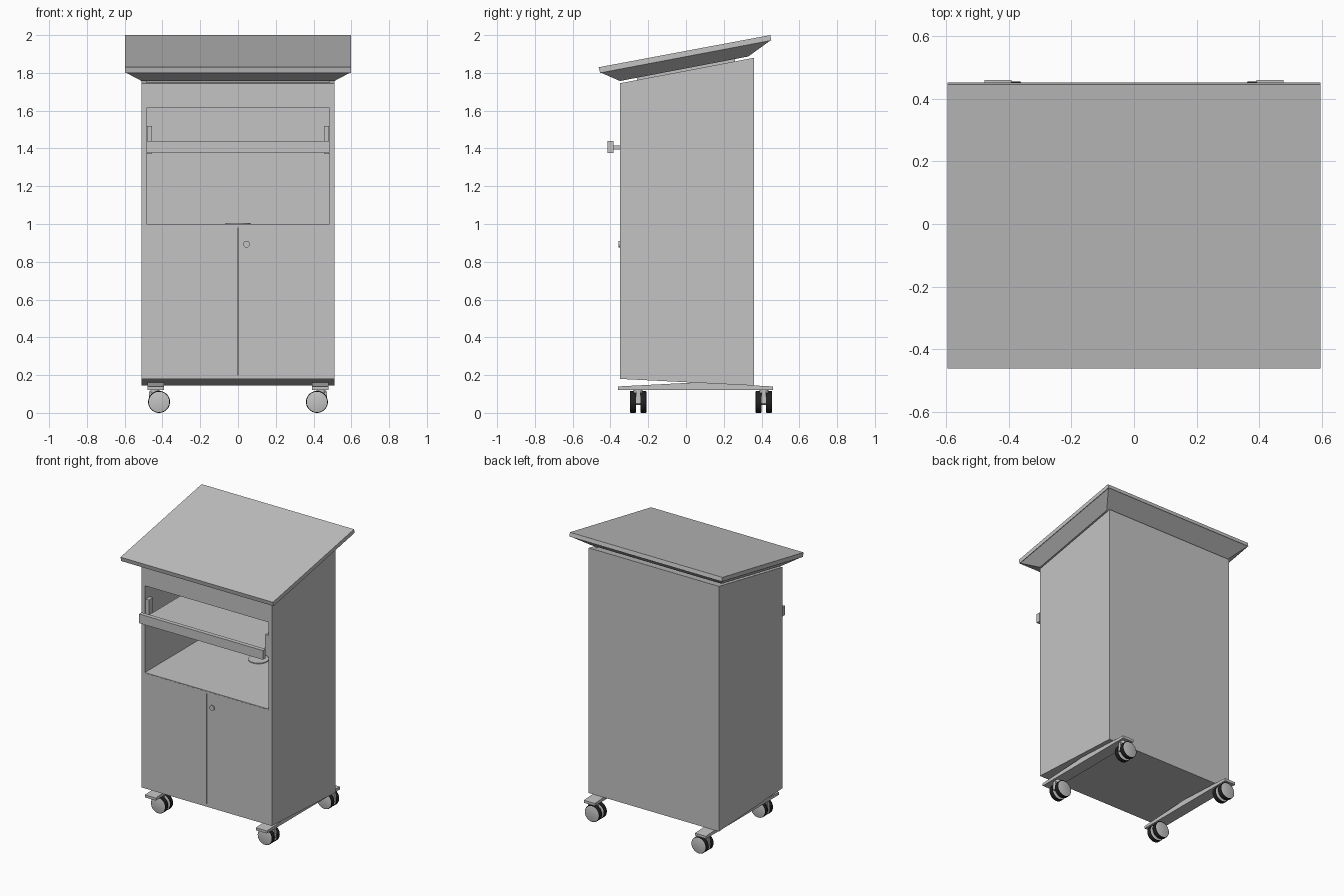
import bpy, bmesh, math
from mathutils import Matrix

cube = bpy.data.objects.get("Cube")
if cube:
    bpy.data.objects.remove(cube, do_unlink=True)


def make_material(name, rgb):
    m = bpy.data.materials.new(name)
    m.use_nodes = True
    col = (*rgb, 1.0)
    m.diffuse_color = col
    m.node_tree.nodes["Principled BSDF"].inputs["Base Color"].default_value = col
    return m


GREY = make_material("light grey", (0.55, 0.55, 0.55))
BLACK = make_material("tyre black", (0.015, 0.015, 0.015))


def finish(name, bm, mats=(GREY,)):
    bmesh.ops.recalc_face_normals(bm, faces=bm.faces)
    me = bpy.data.meshes.new(name)
    bm.to_mesh(me)
    bm.free()
    for m in mats:
        me.materials.append(m)
    ob = bpy.data.objects.new(name, me)
    bpy.context.collection.objects.link(ob)
    return ob


def prism(name, x0, x1, profile):
    """Side profile of (y, z) points extruded from x0 to x1."""
    bm = bmesh.new()
    a = [bm.verts.new((x0, y, z)) for y, z in profile]
    b = [bm.verts.new((x1, y, z)) for y, z in profile]
    n = len(profile)
    bm.faces.new(a)
    bm.faces.new(b[::-1])
    for i in range(n):
        j = (i + 1) % n
        bm.faces.new((a[i], a[j], b[j], b[i]))
    return finish(name, bm)


def box(name, x0, x1, y0, y1, z0, z1):
    return prism(name, x0, x1, [(y0, z0), (y1, z0), (y1, z1), (y0, z1)])


def cylinder(name, centre, r, depth, axis="Z", segs=32, tread=False):
    bm = bmesh.new()
    bmesh.ops.create_cone(bm, cap_ends=True, segments=segs, radius1=r, radius2=r, depth=depth)
    if tread:
        # soften the tyre shoulders, then paint everything but the flat caps
        rims = [e for e in bm.edges if any(len(f.verts) > 4 for f in e.link_faces)]
        bmesh.ops.bevel(bm, geom=rims, offset=0.004, segments=2, affect="EDGES", profile=0.5)
        for f in bm.faces:
            f.material_index = 0 if len(f.verts) > 4 else 1
    if axis == "Y":
        bmesh.ops.rotate(bm, verts=bm.verts, matrix=Matrix.Rotation(math.pi / 2, 3, "X"))
    bmesh.ops.translate(bm, verts=bm.verts, vec=centre)
    ob = finish(name, bm, (GREY, BLACK) if tread else (GREY,))
    bpy.ops.object.select_all(action="DESELECT")
    ob.select_set(True)
    bpy.context.view_layer.objects.active = ob
    bpy.ops.object.shade_smooth_by_angle(angle=math.radians(35))
    return ob


# Cabinet limits: sloping top and slightly sloping underside
W, IN = 0.51, 0.485
FRONT, BACK = -0.35, 0.36


def top(y):
    return 1.745 + 0.19 * (y - FRONT)


def bottom(y):
    return 0.18 - 0.05 * (y - FRONT)


def wall(name, x0, x1, y0, y1):
    return prism(name, x0, x1, [(y0, bottom(y0)), (y1, bottom(y1)), (y1, top(y1)), (y0, top(y0))])


def slab(name, x, y0, y1, fn, lo, hi):
    return prism(name, -x, x, [(y0, fn(y0) + lo), (y1, fn(y1) + lo), (y1, fn(y1) + hi), (y0, fn(y0) + hi)])


INNER_BACK = BACK - 0.025
for side, s in (("left", 1), ("right", -1)):
    # Side walls in two panels, back in two halves
    xs = sorted((s * IN, s * W))
    wall(side + "_side_front_panel", *xs, FRONT, 0.107)
    wall(side + "_side_rear_panel", *xs, 0.107, BACK)
    wall(side + "_back_panel", *sorted((0, s * IN)), INNER_BACK, BACK)
    # Doors with a narrow gap between them
    xs = sorted((s * 0.003, s * (IN - 0.001)))
    box(side + "_door", *xs, FRONT, FRONT + 0.02, 0.182, 0.995)
    # Shelf brackets standing inside the opening
    box(side + "_shelf_bracket", *sorted((s * 0.455, s * 0.482)), FRONT + 0.004, -0.30, 1.37, 1.52)

# Cabinet floor, ceiling, shelves and front header
slab("cabinet_floor", IN, FRONT, INNER_BACK, bottom, 0.0, 0.02)
slab("cabinet_ceiling", IN, FRONT + 0.02, INNER_BACK, top, -0.025, -0.002)
prism("front_header", -IN, IN, [(FRONT, 1.615), (FRONT + 0.02, 1.615),
                                (FRONT + 0.02, top(FRONT + 0.02)), (FRONT, top(FRONT))])
box("lower_shelf", -IN, IN, FRONT + 0.001, INNER_BACK, 0.98, 1.0)
cylinder("cable_grommet", (0, 0.23, 1.002), 0.066, 0.008)
box("upper_shelf", -0.455, 0.455, -0.39, INNER_BACK, 1.395, 1.415)
box("shelf_front_bar", -IN, IN, -0.415, -0.385, 1.375, 1.44)
cylinder("door_lock", (0.045, FRONT - 0.002, 0.893), 0.018, 0.012, "Y", 24)

# Sloping desk top: flat board, tapered underside and a hidden neck
prism("desk_board", -0.597, 0.597, [(-0.455, 1.80), (0.452, 1.972), (0.446, 2.0), (-0.462, 1.83)])
bm = bmesh.new()
upper = [(-0.595, -0.452, 1.802), (0.595, -0.452, 1.802), (0.595, 0.449, 1.973), (-0.595, 0.449, 1.973)]
lower = [(-W, -0.35, 1.757), (W, -0.35, 1.757), (W, 0.33, 1.887), (-W, 0.33, 1.887)]
u = [bm.verts.new(p) for p in upper]
l = [bm.verts.new(p) for p in lower]
bm.faces.new(u)
bm.faces.new(l[::-1])
for i in range(4):
    j = (i + 1) % 4
    bm.faces.new((l[i], l[j], u[j], u[i]))
finish("desk_underside", bm)
slab("desk_neck", 0.42, -0.26, 0.26, top, -0.01, 0.02)

# Caster rails, low arches that carry the cabinet
for side, s in (("left", 1), ("right", -1)):
    xs = sorted((s * 0.392, s * 0.478))
    prism(side + "_caster_rail", *xs,
          [(-0.36, 0.122), (0.46, 0.122), (0.46, 0.14), (0.05, 0.161), (-0.36, 0.14)])
    # Twin-wheel casters
    for end, y in (("front", -0.253), ("rear", 0.412)):
        n = f"{end}_{side}_caster"
        for k, dy in (("outer", -0.0275), ("inner", 0.0275)):
            cylinder(f"{n}_{k}_wheel", (s * 0.418, y + dy, 0.058), 0.058, 0.032, "Y", 32, True)
        box(n + "_housing", *sorted((s * 0.405, s * 0.47)), y - 0.012, y + 0.012, 0.05, 0.112)
        cylinder(n + "_axle", (s * 0.418, y, 0.058), 0.015, 0.07, "Y", 16)
        cylinder(n + "_swivel", (s * 0.44, y, 0.114), 0.024, 0.02, "Z", 24)
